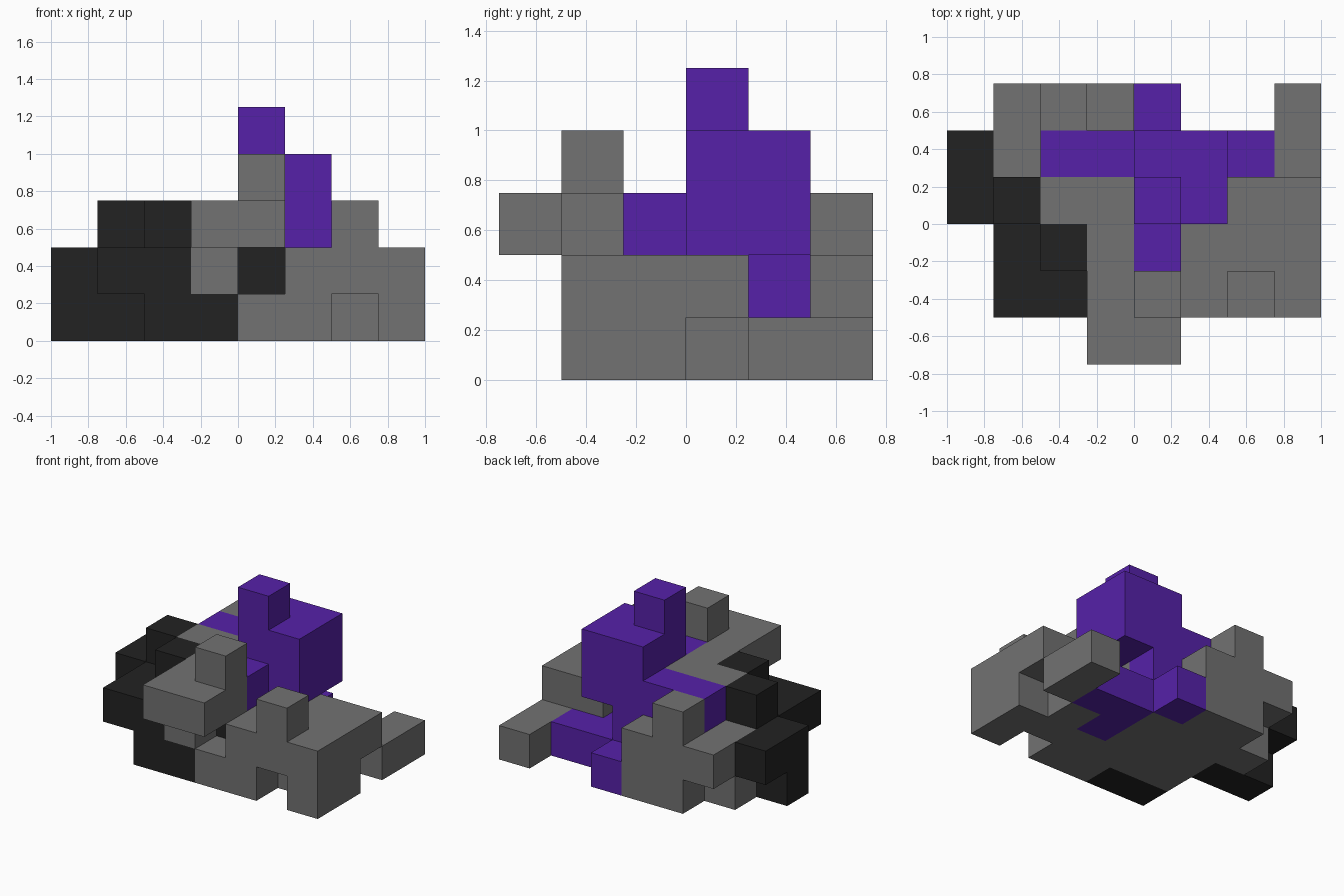
import bpy
import bmesh
from mathutils import Vector
from itertools import product

cube = bpy.data.objects.get("Cube")
if cube:
    bpy.data.objects.remove(cube, do_unlink=True)

UNIT = 0.25
ORIGIN = Vector((-1, -0.75, 0))
cells = {}  # grid cell -> part name


def box_cells(corner, size):
    return product(*(range(c, c + s) for c, s in zip(corner, size)))


def fill(part, corner, size=(1, 1, 1)):
    for cell in box_cells(corner, size):
        cells[cell] = part


def carve(*corners):
    for cell in corners:
        cells.pop(cell, None)


def make_material(name, rgb):
    mat = bpy.data.materials.new(name)
    mat.use_nodes = True
    color = (*rgb, 1)
    mat.diffuse_color = color
    mat.node_tree.nodes["Principled BSDF"].inputs["Base Color"].default_value = color
    return mat


# Broad two-layer body with its notches
fill("body", (2, 1, 0), (6, 3, 2))
carve((4, 1, 1), (6, 1, 0), (7, 3, 0), (5, 3, 1))
fill("body", (1, 4, 0), (4, 1, 2))
fill("body", (2, 5, 0), (2, 1, 2))
fill("body", (1, 5, 1))
fill("body", (7, 4, 0), (1, 2, 1))

# Raised blocks on the body
fill("upper_blocks", (3, 0, 2), (1, 4, 1))
fill("upper_blocks", (4, 0, 2), (1, 2, 1))
fill("upper_blocks", (4, 1, 3))
for corner in ((2, 3, 2), (2, 5, 2), (6, 1, 2)):
    fill("upper_blocks", corner)

# Dark blocks on the right side
fill("dark_blocks", (1, 1, 1), (2, 2, 1))
fill("dark_blocks", (2, 1, 0), (2, 1, 1))
fill("dark_blocks", (2, 2, 2))
fill("dark_blocks", (1, 3, 0), (1, 1, 3))
fill("dark_blocks", (0, 3, 0))
fill("dark_blocks", (0, 3, 1), (1, 2, 1))
fill("dark_blocks", (4, 2, 1))

# Purple tower, its arms and its foot
fill("tower", (4, 3, 2), (2, 2, 2))
fill("tower", (4, 3, 4))
fill("tower", (2, 4, 2), (2, 1, 1))
fill("tower", (4, 2, 2))
fill("tower", (4, 4, 1))
fill("tower_foot", (5, 3, 0), (1, 2, 1))
fill("tower_foot", (6, 4, 0))
fill("tower_foot", (4, 5, 0))

grey = make_material("grey", (0.168, 0.168, 0.168))
black = make_material("black", (0.016, 0.016, 0.016))
purple = make_material("purple", (0.093, 0.0155, 0.396))
PARTS = {"body": grey, "upper_blocks": grey, "dark_blocks": black,
         "tower": purple, "tower_foot": purple}


def add_exposed_faces(bm, cell):
    """Add the sides of one cell that no neighbour covers."""
    middle = Vector(cell) + Vector((0.5, 0.5, 0.5))
    for axis, sign in product(range(3), (-1, 1)):
        n = Vector((0, 0, 0))
        n[axis] = sign
        if tuple(int(c + d) for c, d in zip(cell, n)) in cells:
            continue
        u = Vector((0, 0, 0))
        u[(axis + 1) % 3] = 1
        v = n.cross(u)
        corners = [n + u + v, n - u + v, n - u - v, n + u - v]
        bm.faces.new([bm.verts.new(ORIGIN + UNIT * (middle + c / 2)) for c in corners])


# One mesh per part
for part, mat in PARTS.items():
    bm = bmesh.new()
    for cell, owner in cells.items():
        if owner == part:
            add_exposed_faces(bm, cell)
    bmesh.ops.remove_doubles(bm, verts=bm.verts, dist=0.001)
    mesh = bpy.data.meshes.new(part)
    bm.to_mesh(mesh)
    bm.free()
    mesh.materials.append(mat)
    bpy.context.collection.objects.link(bpy.data.objects.new(part, mesh))
